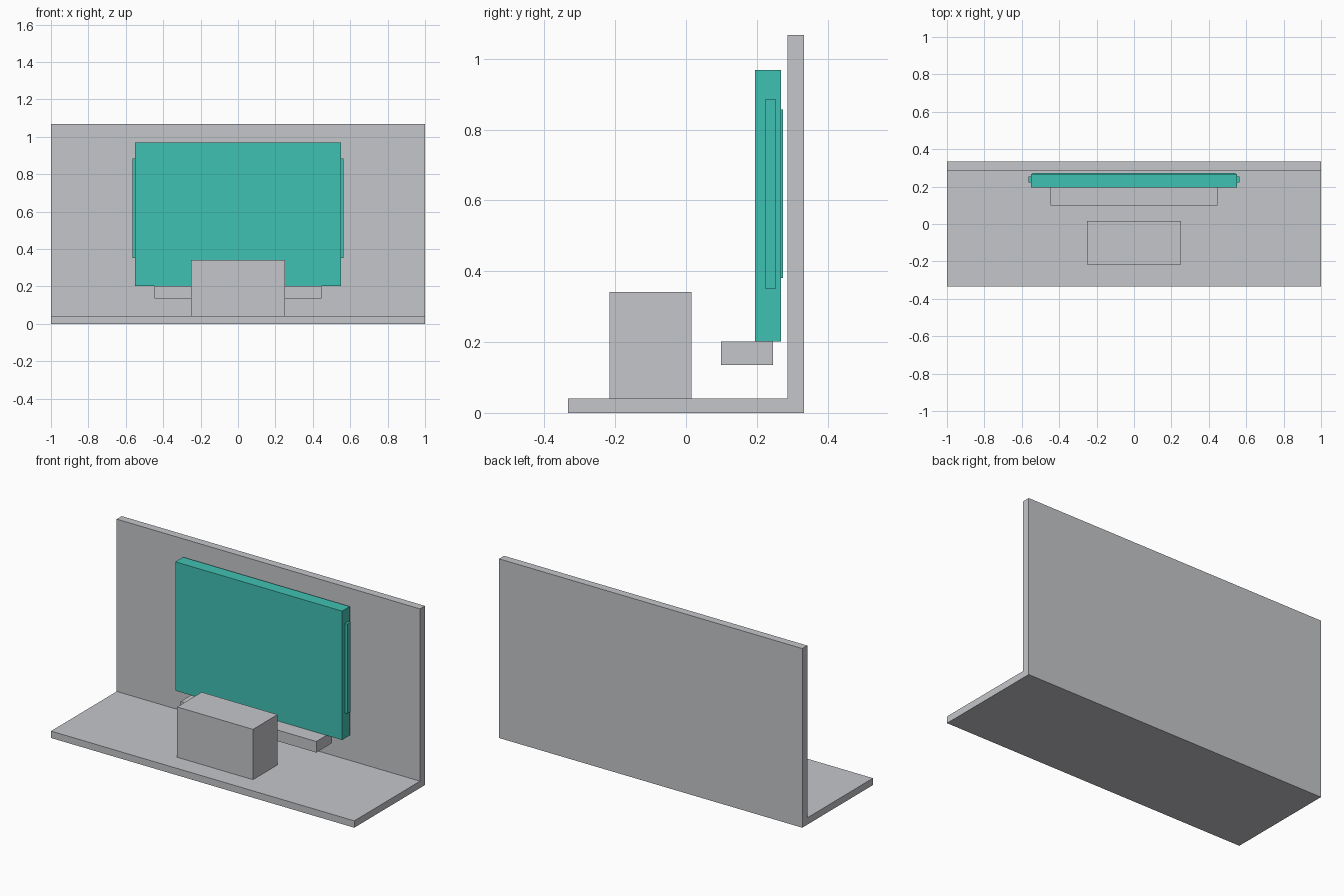
import bpy

if "Cube" in bpy.data.objects:
    bpy.data.objects.remove(bpy.data.objects["Cube"])


def material(name, rgb):
    m = bpy.data.materials.new(name)
    m.diffuse_color = (*rgb, 1.0)
    m.use_nodes = True
    m.node_tree.nodes["Principled BSDF"].inputs["Base Color"].default_value = m.diffuse_color
    return m


grey = material("light_grey", (0.558, 0.565, 0.591))
teal = material("teal", (0.051, 0.533, 0.451))


def prism(name, profile, x0, x1, mat):
    """Extrude a closed (y, z) profile from x0 to x1."""
    n = len(profile)
    verts = [(x, y, z) for x in (x0, x1) for y, z in profile]
    faces = [tuple(reversed(range(n))), tuple(range(n, 2 * n))]
    faces += [(i, (i + 1) % n, n + (i + 1) % n, n + i) for i in range(n)]
    mesh = bpy.data.meshes.new(name)
    mesh.from_pydata(verts, [], faces)
    mesh.materials.append(mat)
    ob = bpy.data.objects.new(name, mesh)
    bpy.context.collection.objects.link(ob)
    return ob


def box(name, x, y, z, mat):
    profile = [(y[0], z[0]), (y[1], z[0]), (y[1], z[1]), (y[0], z[1])]
    return prism(name, profile, x[0], x[1], mat)


# Floor and back wall in one L-shaped piece
prism("floor_and_wall",
      [(-0.333, 0), (0.333, 0), (0.333, 1.068), (0.286, 1.068),
       (0.286, 0.041), (-0.333, 0.041)], -1, 1, grey)

# Low table standing on the floor
box("table_block", (-0.25, 0.25), (-0.216, 0.015), (0.041, 0.341), grey)

# Shelf under the screen
box("shelf", (-0.447, 0.447), (0.099, 0.246), (0.135, 0.201), grey)

# Screen panel, its back plate and the strips along both sides
box("screen_panel", (-0.55, 0.55), (0.195, 0.268), (0.201, 0.969), teal)
box("screen_back_plate", (-0.543, 0.543), (0.268, 0.274), (0.381, 0.857), teal)
for side, x in (("left", (-0.565, -0.55)), ("right", (0.55, 0.565))):
    box(side + "_side_strip", x, (0.223, 0.254), (0.351, 0.885), teal)
